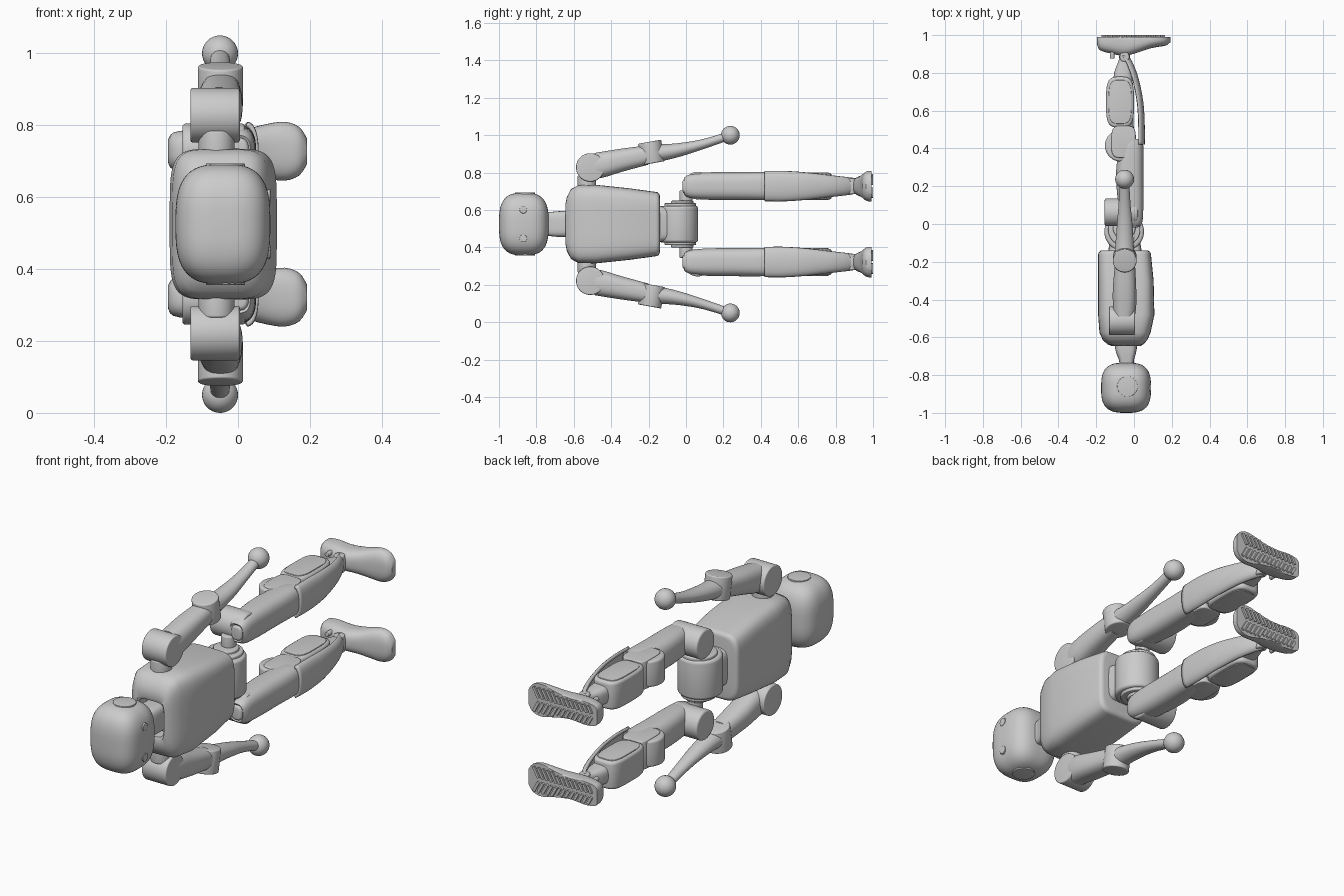
import bpy, bmesh, math
from mathutils import Vector, Matrix

cube = bpy.data.objects.get("Cube")
if cube:
    bpy.data.objects.remove(cube)

MID = 0.525          # height of the body's symmetry plane
SIDES = (("upper", 1), ("lower", -1))

grey = bpy.data.materials.new("light grey")
grey.use_nodes = True
grey.diffuse_color = (0.6, 0.6, 0.6, 1)
grey.node_tree.nodes["Principled BSDF"].inputs["Base Color"].default_value = (0.6, 0.6, 0.6, 1)


def finish(name, bm, side=1):
    """Place a mesh relative to the symmetry plane and shade it."""
    for v in bm.verts:
        v.co.z = MID + side * v.co.z
    bmesh.ops.recalc_face_normals(bm, faces=bm.faces)
    mesh = bpy.data.meshes.new(name)
    bm.to_mesh(mesh)
    bm.free()
    mesh.materials.append(grey)
    ob = bpy.data.objects.new(name, mesh)
    bpy.context.collection.objects.link(ob)
    bpy.ops.object.select_all(action='DESELECT')
    ob.select_set(True)
    bpy.context.view_layer.objects.active = ob
    bpy.ops.object.shade_smooth_by_angle(angle=math.radians(40))
    return ob


def spline(rings, steps):
    """Smooth interpolation through the given rings."""
    if len(rings) < 3 or steps < 2:
        return list(rings)
    out = []
    for i in range(len(rings) - 1):
        p = [rings[max(0, min(len(rings) - 1, i + k))] for k in (-1, 0, 1, 2)]
        for s in range(steps):
            t = s / steps
            out.append([0.5 * (2 * b + (c - a) * t + (2 * a - 5 * b + 4 * c - d) * t * t
                               + (3 * b - a - 3 * c + d) * t ** 3) for a, b, c, d in zip(*p)])
    return out + [rings[-1]]


def rounded(ring, r, toward):
    """Quarter-round rings that replace an end ring, outermost first."""
    t, a0, a1, b0, b1 = ring
    out = []
    for k in range(5):
        w = k / 4 * math.pi / 2
        d = r * (1 - math.sin(w))
        out.append((t + toward * r * (1 - math.cos(w)), a0 + d, a1 - d, b0 + d, b1 - d))
    return out


def power(v, e):
    return math.copysign(abs(v) ** e, v)


def loft(name, axis, rings, p=2, n=40, steps=3, round_start=0, round_end=0, side=1, limit=9, tilt=0):
    """Skin superellipse rings (t, a0, a1, b0, b1) placed along an axis."""
    rings = spline(rings, steps)
    if round_start:
        rings = rounded(rings[0], round_start, 1) + rings[1:]
    if round_end:
        rings = rings[:-1] + rounded(rings[-1], round_end, -1)[::-1]
    bm = bmesh.new()
    loops = []
    for t, a0, a1, b0, b1 in rings:
        loop = []
        for k in range(n):
            w = math.tau * (k + 0.5) / n
            a = (a0 + a1) / 2 + (a1 - a0) / 2 * power(math.cos(w), 2 / p)
            b = (b0 + b1) / 2 + (b1 - b0) / 2 * power(math.sin(w), 2 / p)
            x, y, z = {"x": (t, a, b), "y": (a, t, b), "z": (a, b, t)}[axis]
            loop.append(bm.verts.new((x, min(y, limit), z + tilt * (y + 0.185))))
        loops.append(loop)
    for u, v in zip(loops, loops[1:]):
        for k in range(n):
            j = (k + 1) % n
            bm.faces.new((u[k], u[j], v[j], v[k]))
    bm.faces.new(loops[0])
    bm.faces.new(loops[-1])
    return finish(name, bm, side)


def cyl(name, axis, a, b, r, start, end, side=1, edge=0.006):
    ring = (a - r, a + r, b - r, b + r)
    return loft(name, axis, [(start, *ring), (end, *ring)], round_start=edge, round_end=edge, side=side)


def ball(name, centre, r, side):
    bm = bmesh.new()
    bmesh.ops.create_uvsphere(bm, u_segments=32, v_segments=20, radius=r,
                              matrix=Matrix.Translation(centre))
    return finish(name, bm, side)


def sym(t, x0, x1, half):
    return (t, x0, x1, -half, half)


# Head: a rounded block
rings = []
for i in range(1, 32):
    c = -math.cos(math.pi * i / 32)
    r = (1 - abs(c) ** 3) ** (1 / 3)
    rings.append(sym(-0.867 + 0.133 * c, -0.042 - 0.132 * r, -0.042 + 0.132 * r, 0.167 * r))
loft("head", "y", rings, p=3, n=64, steps=1)
for label, s in SIDES:
    cyl("eye_" + label, "x", -0.87, 0.077, 0.02, 0.05, 0.09, s, 0.002)
    cyl("ear_disc_" + label, "z", -0.035, -0.86, 0.054, 0.13, 0.169, s, 0.002)

# Neck
loft("neck", "y", [sym(-0.76, -0.075, 0, 0.06), sym(-0.72, -0.08, 0, 0.065),
                   sym(-0.66, -0.1, 0.015, 0.07), sym(-0.56, -0.1, 0.015, 0.07)], p=4)

# Torso: the first rings form the collar pocket around the neck
loft("torso", "y", [sym(-0.575, -0.112, 0.028, 0.085), sym(-0.638, -0.114, 0.03, 0.088),
                    sym(-0.645, -0.12, 0.036, 0.105), sym(-0.637, -0.14, 0.05, 0.145),
                    sym(-0.615, -0.165, 0.07, 0.187), sym(-0.575, -0.183, 0.088, 0.208),
                    sym(-0.48, -0.19, 0.108, 0.21), sym(-0.3, -0.19, 0.104, 0.191),
                    sym(-0.14, -0.19, 0.09, 0.172)], p=5, n=72, steps=1, round_end=0.022)

# Waist and pelvis
loft("waist", "y", [sym(-0.2, -0.14, 0.05, 0.1), sym(-0.07, -0.13, 0.03, 0.09)], p=5, round_end=0.01)
cyl("pelvis", "z", -0.052, -0.04, 0.105, -0.098, 0.098, edge=0.015)

for label, s in SIDES:
    def part(name):
        return name + "_" + label

    # Hip stack
    cyl(part("pelvis_disc"), "z", -0.052, -0.03, 0.085, 0.09, 0.112, s)
    cyl(part("pelvis_hub"), "z", -0.052, -0.02, 0.06, 0.1, 0.125, s)
    cyl(part("hip_link"), "z", -0.052, 0.0, 0.035, 0.1, 0.18, s)
    cyl(part("hip_motor"), "x", 0.062, 0.206, 0.074, -0.155, 0.02, s, 0.01)

    # Thigh and knee
    loft(part("thigh"), "y", [(-0.018, -0.03, 0.03, 0.165, 0.24), (0.02, -0.06, 0.046, 0.14, 0.266),
                              (0.12, -0.085, 0.05, 0.13, 0.277), (0.28, -0.095, 0.05, 0.128, 0.279),
                              (0.4, -0.075, 0.05, 0.128, 0.279), (0.45, -0.05, 0.045, 0.132, 0.275)],
         p=2.8, side=s, round_start=0.012)
    cyl(part("knee_motor"), "z", -0.07, 0.415, 0.084, 0.136, 0.27, s, 0.012)
    loft(part("knee_plate"), "z", [(0.13, -0.12, 0.01, 0.35, 0.52), (0.276, -0.12, 0.01, 0.35, 0.52)],
         p=4, side=s, round_start=0.006, round_end=0.006)

    # Calf, shin core and ankle
    loft(part("calf"), "z", [(0.132, -0.148, 0, 0.51, 0.78), (0.273, -0.148, 0, 0.51, 0.78)],
         p=3.6, n=56, side=s, round_start=0.015, round_end=0.015)
    loft(part("calf_panel"), "z", [(0.128, -0.135, -0.013, 0.53, 0.762), (0.277, -0.135, -0.013, 0.53, 0.762)],
         p=3.6, n=56, side=s, round_start=0.003, round_end=0.003)
    loft(part("shin_core"), "y", [(0.45, -0.1, 0.0, 0.15, 0.256), (0.7, -0.11, -0.005, 0.15, 0.256),
                                  (0.8, -0.105, -0.01, 0.158, 0.248), (0.87, -0.08, -0.022, 0.165, 0.24),
                                  (0.92, -0.085, -0.02, 0.165, 0.24)], p=3, side=s)
    cyl(part("ankle_axle"), "z", -0.05, 0.885, 0.026, 0.16, 0.246, s)
    for z in (0.175, 0.23):
        cyl(part("heel_pin"), "y", -0.115, z, 0.012, 0.875, 0.93, s, 0.003)

    # Shin guard: a thin curved shell
    bm = bmesh.new()
    rows = []
    for y, x, half in spline([(0.42, 0.05, 0.074), (0.52, 0.05, 0.075), (0.64, 0.043, 0.067),
                              (0.76, 0.02, 0.053), (0.84, -0.008, 0.044), (0.89, -0.035, 0.038)], 4):
        rows.append([bm.verts.new((x - 0.026 * (k / 8) ** 2, y, 0.203 + half * math.sin(k / 8 * math.pi / 2)))
                     for k in range(-8, 9)])
    for u, v in zip(rows, rows[1:]):
        for k in range(16):
            bm.faces.new((u[k], u[k + 1], v[k + 1], v[k]))
    guard = finish(part("shin_guard"), bm, s)
    shell = guard.modifiers.new("thickness", 'SOLIDIFY')
    shell.thickness = 0.014
    shell.offset = 0

    # Shoe with a flattened underside
    profile = [(-0.195, 0.95, 0.03), (-0.18, 0.92, 0.052), (-0.12, 0.902, 0.06), (-0.05, 0.89, 0.056),
               (0.02, 0.908, 0.062), (0.08, 0.928, 0.076), (0.13, 0.938, 0.082), (0.17, 0.945, 0.068),
               (0.192, 0.962, 0.036)]
    loft(part("shoe"), "x", [(x, y, 1.035, 0.203 - h, 0.203 + h) for x, y, h in profile],
         p=2.6, side=s, limit=0.991)

    # Herringbone treads
    bm = bmesh.new()
    for i in range(13):
        x = -0.155 + i * 0.025
        size = 0.042 if x < 0.03 else 0.058
        for d in (-1, 1):
            place = (Matrix.Translation((x, 0.994, 0.203 + d * (size / 2 + 0.007)))
                     @ Matrix.Rotation(d * 0.5, 4, 'Y')
                     @ Matrix.Diagonal(Vector((0.014, 0.012, size, 1))))
            bmesh.ops.create_cube(bm, size=1, matrix=place)
    finish(part("sole_treads"), bm, s)

    # Shoulder and upper arm
    cyl(part("shoulder_link"), "z", -0.06, -0.53, 0.05, 0.17, 0.26, s)
    cyl(part("shoulder_motor"), "x", -0.512, 0.303, 0.076, -0.132, 0.005, s)
    loft(part("upper_arm"), "y", [(-0.49, -0.11, 0.005, 0.24, 0.38), (-0.43, -0.112, 0.012, 0.252, 0.39),
                                  (-0.34, -0.112, 0.012, 0.28, 0.404), (-0.2, -0.1, 0.005, 0.318, 0.422)],
         p=2.5, side=s)

    # Elbow, forearm and hand
    loft(part("elbow"), "z", [(0.324, -0.112, 0.014, -0.237, -0.113), (0.442, -0.112, 0.014, -0.256, -0.132)],
         side=s, round_start=0.006, round_end=0.006, tilt=0.18)
    loft(part("forearm"), "y", [(-0.19, -0.105, 0.005, 0.326, 0.428), (-0.1, -0.098, -0.002, 0.343, 0.428),
                                (0.0, -0.09, -0.008, 0.37, 0.438), (0.1, -0.082, -0.018, 0.403, 0.457),
                                (0.22, -0.075, -0.025, 0.445, 0.493)], side=s)
    ball(part("hand"), (-0.05, 0.237, 0.475), 0.05, s)
